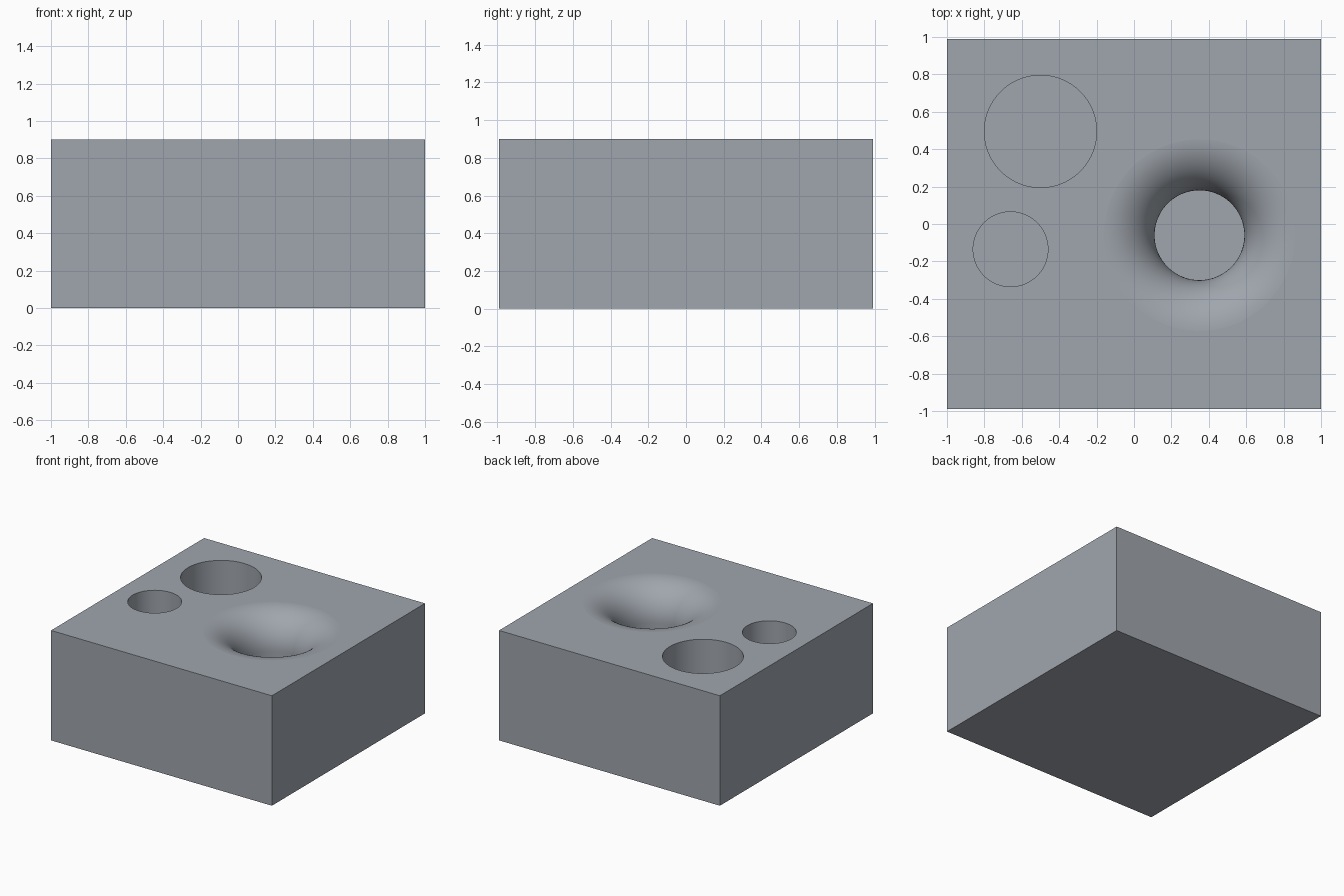
import bpy, bmesh, math

default = bpy.data.objects.get("Cube")
if default:
    bpy.data.objects.remove(default, do_unlink=True)

WIDTH, DEPTH, HEIGHT = 2.0, 1.98, 0.9
FLOOR = 0.3        # height of the floor of each hole
SEGMENTS = 96

grey = bpy.data.materials.new("slate grey")
grey.use_nodes = True
colour = (0.35, 0.38, 0.42, 1)
grey.diffuse_color = colour
grey.node_tree.nodes["Principled BSDF"].inputs["Base Color"].default_value = colour


def add_object(name, bm):
    bmesh.ops.recalc_face_normals(bm, faces=bm.faces)
    mesh = bpy.data.meshes.new(name)
    bm.to_mesh(mesh)
    bm.free()
    mesh.materials.append(grey)
    obj = bpy.data.objects.new(name, mesh)
    bpy.context.collection.objects.link(obj)
    return obj


def lathe_cutter(name, x, y, profile):
    """Closed solid of revolution from (radius, z) points, top to bottom."""
    bm = bmesh.new()
    rings = []
    for r, z in profile:
        angles = [2 * math.pi * i / SEGMENTS for i in range(SEGMENTS)]
        rings.append([bm.verts.new((x + r * math.cos(a), y + r * math.sin(a), z)) for a in angles])
    for upper, lower in zip(rings, rings[1:]):
        for i in range(SEGMENTS):
            j = (i + 1) % SEGMENTS
            bm.faces.new((upper[i], lower[i], lower[j], upper[j]))
    bm.faces.new(rings[0])
    bm.faces.new(rings[-1])
    return add_object(name, bm)


def straight(radius):
    return [(radius, HEIGHT + 0.1), (radius, FLOOR)]


def flared(radius, fillet, steps=20):
    """Hole whose rim rolls over in a quarter-circle fillet."""
    points = [(radius + fillet, HEIGHT + 0.1), (radius + fillet, HEIGHT + 0.0005)]
    for i in range(1, steps + 1):
        a = math.pi / 2 * i / steps
        points.append((radius + fillet * (1 - math.sin(a)),
                       HEIGHT - fillet * (1 - math.cos(a))))
    return points + [(radius, FLOOR)]


# Solid block
bm = bmesh.new()
bmesh.ops.create_cube(bm, size=1)
bmesh.ops.scale(bm, vec=(WIDTH, DEPTH, HEIGHT), verts=bm.verts)
bmesh.ops.translate(bm, vec=(0, 0, HEIGHT / 2), verts=bm.verts)
block = add_object("block", bm)

# Two plain round holes and one hole with a rounded rim
cutters = [
    lathe_cutter("large_hole_cutter", -0.5, 0.495, straight(0.3)),
    lathe_cutter("small_hole_cutter", -0.66, -0.135, straight(0.2)),
    lathe_cutter("flared_hole_cutter", 0.35, -0.06, flared(0.24, 0.28)),
]
bpy.ops.object.select_all(action='DESELECT')
block.select_set(True)
bpy.context.view_layer.objects.active = block
for cutter in cutters:
    cutter.hide_render = True
    mod = block.modifiers.new(cutter.name, 'BOOLEAN')
    mod.operation = 'DIFFERENCE'
    mod.solver = 'EXACT'
    mod.object = cutter
    bpy.ops.object.modifier_apply(modifier=mod.name)
    bpy.data.objects.remove(cutter, do_unlink=True)

# Smooth hole walls, flat top, floors and underside
bpy.ops.object.shade_smooth_by_angle(angle=math.radians(30))
for face in block.data.polygons:
    if abs(face.normal.z) > 0.9999:
        face.use_smooth = False
